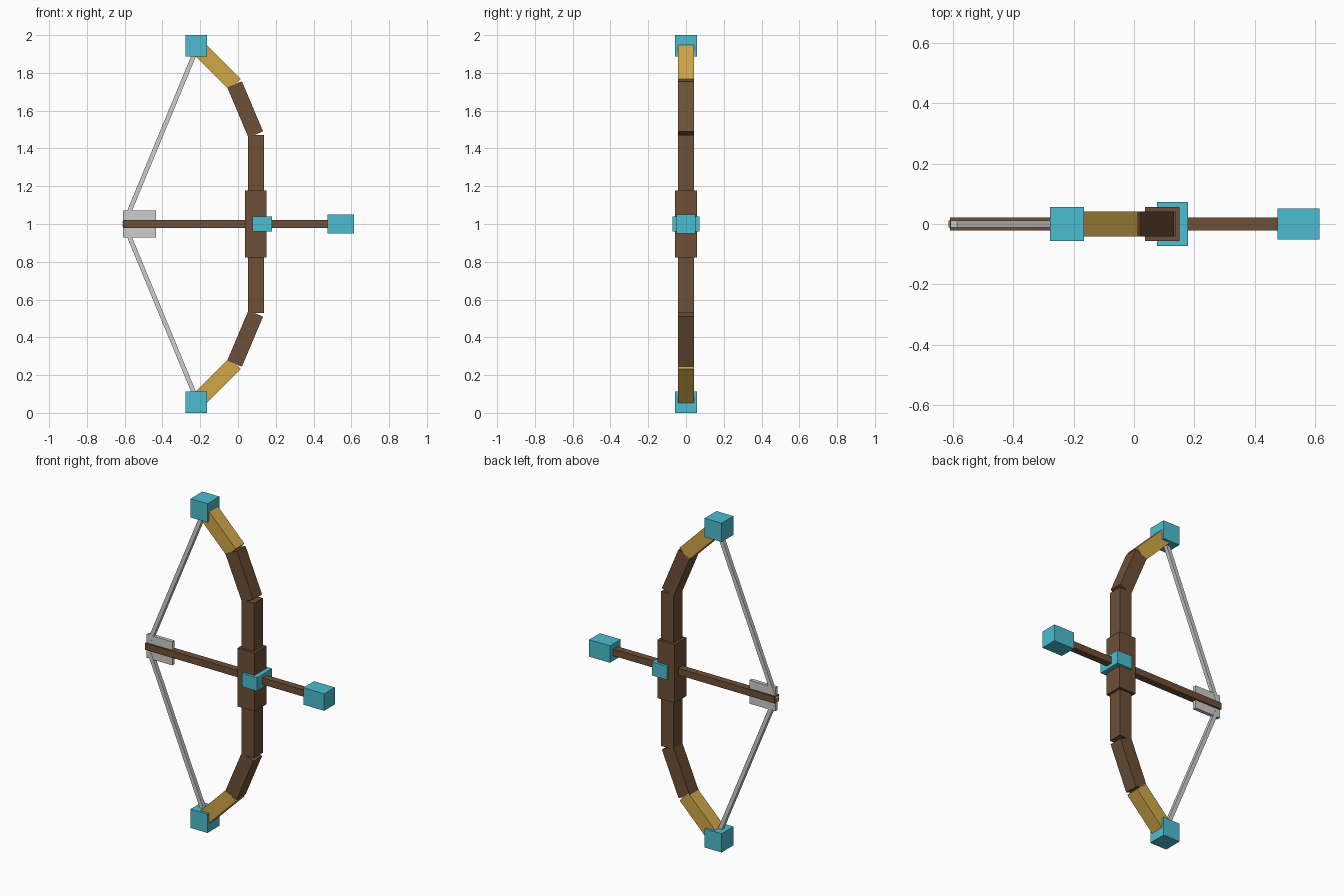
import bpy
import math
from mathutils import Vector

cube = bpy.data.objects.get("Cube")
if cube:
    bpy.data.objects.remove(cube, do_unlink=True)


def material(name, rgb):
    mat = bpy.data.materials.new(name)
    mat.use_nodes = True
    color = (*rgb, 1.0)
    mat.diffuse_color = color
    shader = mat.node_tree.nodes["Principled BSDF"]
    shader.inputs["Base Color"].default_value = color
    shader.inputs["Roughness"].default_value = 0.8
    return mat


wood = material("brown wood", (0.156, 0.080, 0.038))
gold = material("gold", (0.63, 0.39, 0.068))
teal = material("teal gem", (0.072, 0.515, 0.624))
cord = material("light grey", (0.61, 0.61, 0.597))

MID = 1.0  # height of the arrow and mirror plane of the bow


def box(name, center, size, mat, tilt=0.0):
    """Box with baked size, optionally tilted about the y axis."""
    bpy.ops.mesh.primitive_cube_add(size=1, location=center)
    obj = bpy.context.object
    obj.name = name
    for v in obj.data.vertices:
        v.co = Vector(a * b for a, b in zip(v.co, size))
    obj.rotation_euler.y = tilt
    obj.data.materials.append(mat)
    return obj


def bar(name, start, end, width, mat):
    """Square bar between two (x, z) points in the bow plane."""
    dx, dz = end[0] - start[0], end[1] - start[1]
    center = ((start[0] + end[0]) / 2, 0, (start[1] + end[1]) / 2)
    return box(name, center, (width, width, math.hypot(dx, dz)), mat, math.atan2(dx, dz))


# Bow body
LIMB = 0.084
bar("bow_riser", (0.095, 0.53), (0.095, 1.47), LIMB, wood)
box("grip", (0.094, 0, MID), (0.114, 0.114, 0.355), wood)

# Upper and lower limbs, tips and string halves; offsets are from the middle
for side, s in (("upper", 1), ("lower", -1)):
    def at(x, offset):
        return (x, MID + s * offset)

    bar(side + "_limb", at(0.094, 0.474), at(-0.018, 0.739), LIMB, wood)
    bar(side + "_gold_limb", at(-0.016, 0.738), at(-0.222, 0.944), LIMB, gold)
    box(side + "_tip_block", (-0.222, 0, MID + s * 0.943), (0.114, 0.114, 0.114), teal)
    bar(side + "_string", at(-0.603, 0), at(-0.213, 0.942), 0.024, cord)

# Arrow with its rest, head and fletching
box("arrow_shaft", (-0.03, 0, MID), (1.16, 0.042, 0.041), wood)
box("arrow_head", (0.545, 0, MID), (0.14, 0.103, 0.103), teal)
box("arrow_rest", (0.128, 0, MID), (0.102, 0.145, 0.082), teal)
box("fletching", (-0.521, 0, MID), (0.174, 0.022, 0.143), cord)
